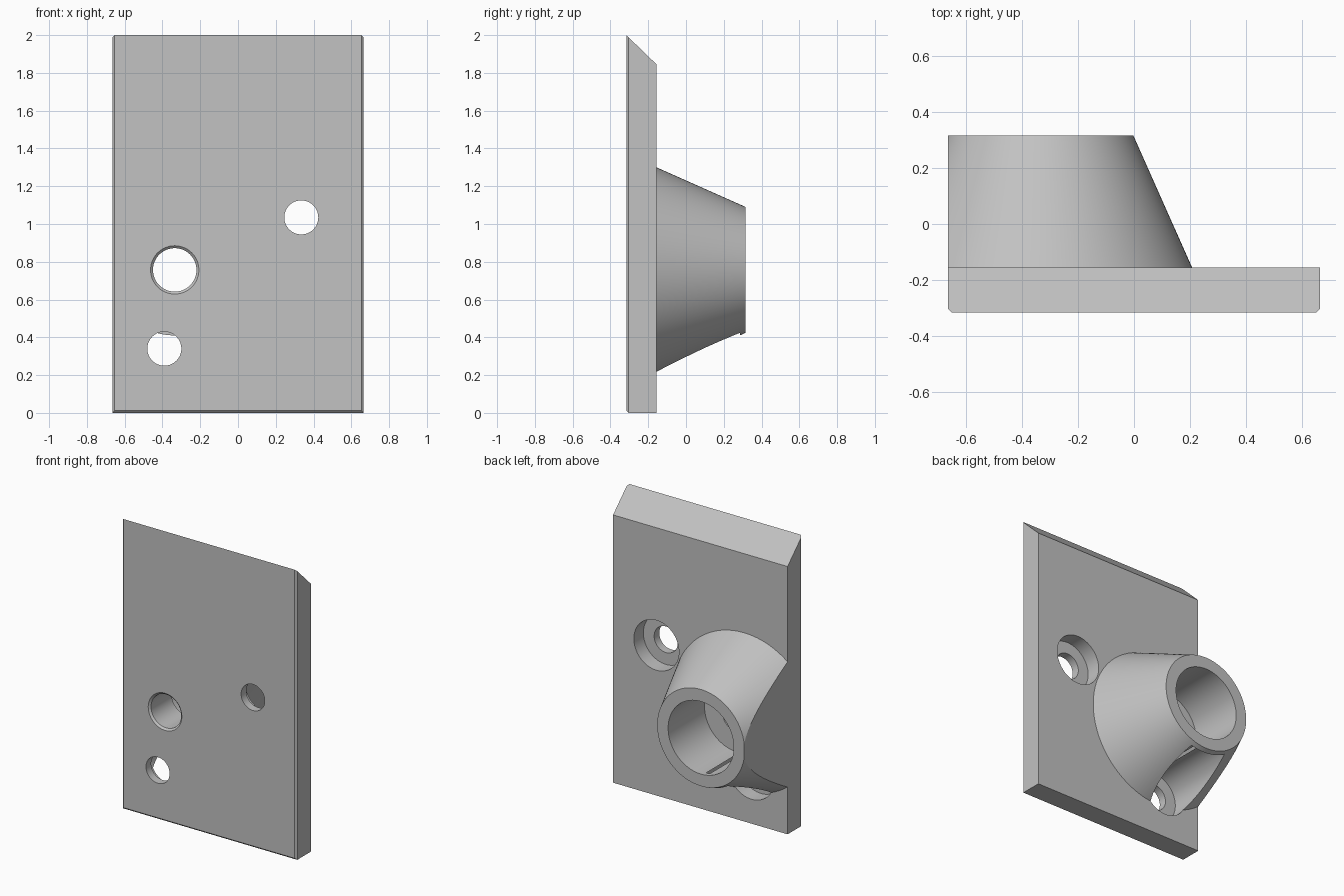
import bpy
import bmesh
from math import cos, sin, tau, radians

cube = bpy.data.objects.get("Cube")
if cube:
    bpy.data.objects.remove(cube, do_unlink=True)

W, FRONT, BACK, END = 0.665, -0.316, -0.156, 0.316   # half width, plate faces, socket end
FLOOR = -0.08                                        # bottom of the socket bore
CHAMFER = 0.012

grey = bpy.data.materials.new("plain_grey")
grey.use_nodes = True
grey.diffuse_color = (0.54, 0.54, 0.54, 1)
grey.node_tree.nodes["Principled BSDF"].inputs["Base Color"].default_value = grey.diffuse_color


def make(name, bm):
    bmesh.ops.recalc_face_normals(bm, faces=bm.faces)
    mesh = bpy.data.meshes.new(name)
    bm.to_mesh(mesh)
    bm.free()
    mesh.materials.append(grey)
    obj = bpy.data.objects.new(name, mesh)
    bpy.context.collection.objects.link(obj)
    return obj


def lathe(name, cx, cz, profile, n=96):
    """Closed solid turned about an axis along y; profile is (radius, y)."""
    bm = bmesh.new()
    rings = [[bm.verts.new((cx + r * cos(tau * i / n), y, cz + r * sin(tau * i / n)))
              for i in range(n)] for r, y in profile]
    for a, b in zip(rings, rings[1:]):
        for i in range(n):
            j = (i + 1) % n
            bm.faces.new((a[i], a[j], b[j], b[i]))
    bm.faces.new(rings[0])
    bm.faces.new(rings[-1])
    return make(name, bm)


def combine(target, tool, operation):
    mod = target.modifiers.new(operation, "BOOLEAN")
    mod.operation, mod.object, mod.solver = operation, tool, "EXACT"
    bpy.context.view_layer.objects.active = target
    bpy.ops.object.modifier_apply(modifier=mod.name)
    bpy.data.objects.remove(tool, do_unlink=True)


# Plate: side profile with a sloped top, extruded across the width
bm = bmesh.new()
side = bm.faces.new([bm.verts.new((-W, y, z)) for y, z in
                     ((FRONT, 0), (BACK, 0), (BACK, 1.845), (FRONT, 2))])
new = bmesh.ops.extrude_face_region(bm, geom=[side])["geom"]
bmesh.ops.translate(bm, vec=(2 * W, 0, 0),
                    verts=[v for v in new if isinstance(v, bmesh.types.BMVert)])
bmesh.ops.recalc_face_normals(bm, faces=bm.faces)
# Chamfer the front edges except the top one
edges = [e for e in bm.edges if all(abs(v.co.y - FRONT) < 1e-4 for v in e.verts)
         and any(v.co.z < 0.1 for v in e.verts)]
bmesh.ops.bevel(bm, geom=edges, offset=CHAMFER, segments=1, affect="EDGES")
plate = make("mounting_plate_with_socket", bm)

# Tapered socket, trimmed flush with the plate's side
SX, SZ = -0.335, 0.757
socket = lathe("tapered_socket", SX, SZ, [(0.543, BACK - 0.05), (0.543, BACK), (0.333, END)], 128)
bm = bmesh.new()
bm.from_mesh(socket.data)
cut = bmesh.ops.bisect_plane(bm, geom=bm.verts[:] + bm.edges[:] + bm.faces[:],
                             plane_co=(-W, 0, 0), plane_no=(-1, 0, 0), clear_outer=True)
bmesh.ops.holes_fill(bm, edges=[e for e in bm.edges if e.is_boundary])
bmesh.ops.recalc_face_normals(bm, faces=bm.faces)
bm.to_mesh(socket.data)
bm.free()
combine(plate, socket, "UNION")

# Stepped bore with a chamfered front opening
bore = lathe("bore_cutter", SX, SZ, [
    (0.128, FRONT - 0.05), (0.128, FRONT), (0.115, FRONT + CHAMFER),
    (0.115, FLOOR), (0.25, FLOOR), (0.25, END + 0.1)])
combine(plate, bore, "DIFFERENCE")

# Counterbored screw holes; the lower one grooves the socket
for x, z in ((0.335, 1.035), (-0.39, 0.34)):
    hole = lathe("screw_cutter", x, z, [
        (0.09, FRONT - 0.1), (0.09, -0.26), (0.172, -0.26), (0.172, 0.285)], 64)
    combine(plate, hole, "DIFFERENCE")

# Smooth the round walls and keep edges sharp
bpy.ops.object.select_all(action="DESELECT")
plate.select_set(True)
bpy.context.view_layer.objects.active = plate
bpy.ops.object.shade_smooth_by_angle(angle=radians(25))
